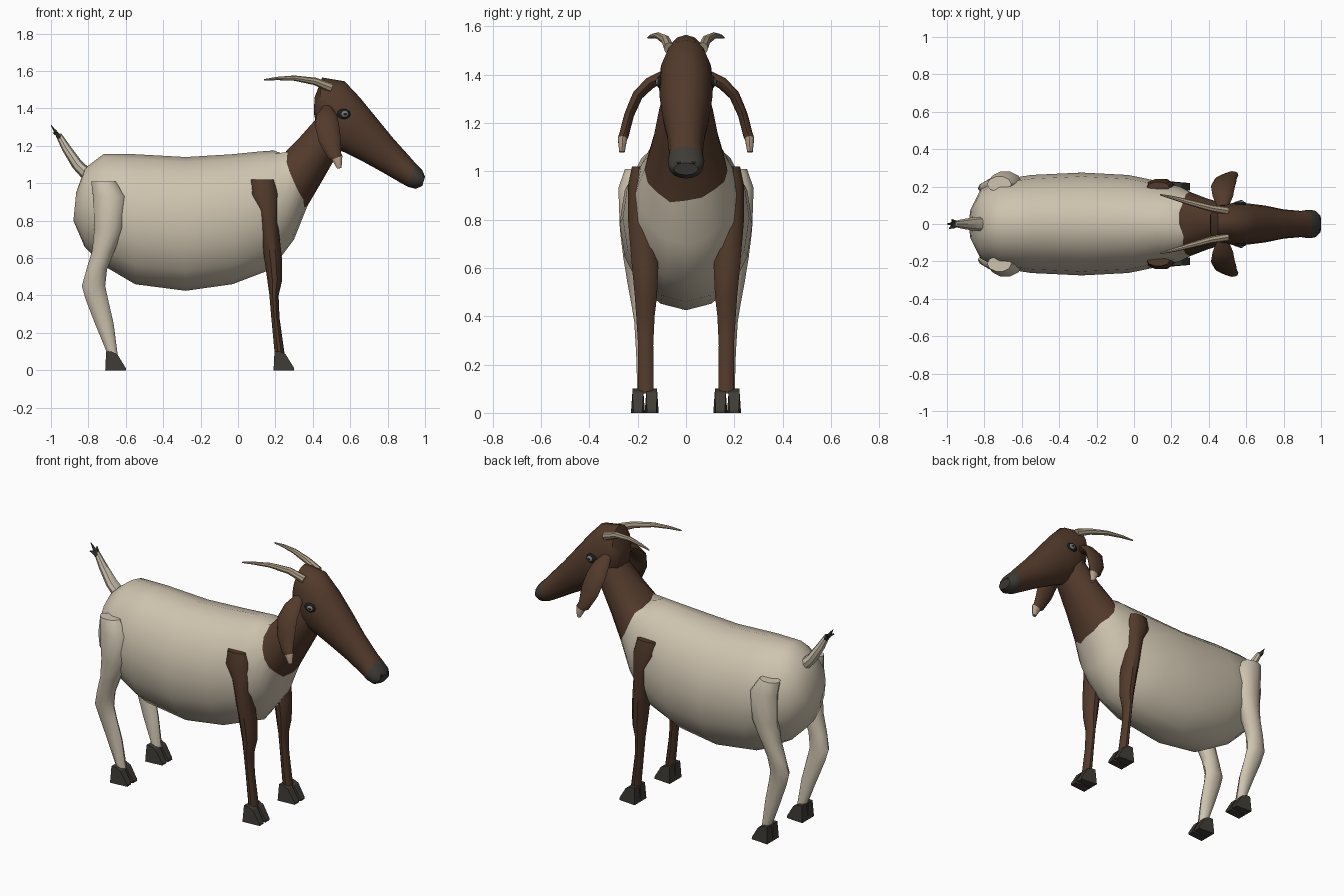
import bpy, bmesh, math, random
from mathutils import Vector

random.seed(4)
if "Cube" in bpy.data.objects:
    bpy.data.objects.remove(bpy.data.objects["Cube"], do_unlink=True)


def material(name, *rgb):
    mat = bpy.data.materials.new(name)
    mat.use_nodes = True
    mat.diffuse_color = (*rgb, 1)
    mat.node_tree.nodes["Principled BSDF"].inputs["Base Color"].default_value = (*rgb, 1)
    return mat


cream = material("cream_coat", .62, .55, .43)
brown = material("dark_brown_coat", .085, .042, .024)
hoof_grey = material("hoof_grey", .05, .045, .037)
horn_tan = material("horn_tan", .40, .32, .22)
ear_pink = material("pale_ear_tip", .45, .34, .25)
eye_black = material("eye_black", .012, .012, .012)
eye_grey = material("eye_grey", .17, .19, .20)


def finish(name, bm, mats, angle=40):
    """Turn a bmesh into a smooth shaded object with the given materials."""
    bmesh.ops.recalc_face_normals(bm, faces=bm.faces)
    mesh = bpy.data.meshes.new(name)
    bm.to_mesh(mesh)
    bm.free()
    for mat in mats:
        mesh.materials.append(mat)
    obj = bpy.data.objects.new(name, mesh)
    bpy.context.collection.objects.link(obj)
    bpy.ops.object.select_all(action='DESELECT')
    obj.select_set(True)
    bpy.context.view_layer.objects.active = obj
    bpy.ops.object.shade_smooth_by_angle(angle=math.radians(angle))
    return obj


def loft(name, rings, mats, sides=16, split=None, side=1, ragged=0):
    """Skin elliptical rings (centre, axis u, axis v); colour changes at ring 'split'."""
    bm = bmesh.new()
    loops = []
    for i, (c, u, v) in enumerate(rings):
        loop = []
        for k in range(sides):
            a = math.tau * k / sides
            p = c + u * math.cos(a) + v * math.sin(a)
            if ragged and i == split:
                p += (rings[i + 1][0] - c) * random.uniform(-ragged, ragged)
            loop.append(bm.verts.new((p.x, p.y * side, p.z)))
        loops.append(loop)
    for i in range(len(loops) - 1):
        for k in range(sides):
            n = (k + 1) % sides
            f = bm.faces.new((loops[i][k], loops[i][n], loops[i + 1][n], loops[i + 1][k]))
            f.material_index = int(split is not None and i >= split)
    bm.faces.new(loops[0])
    bm.faces.new(loops[-1]).material_index = int(split is not None)
    return finish(name, bm, mats)


def upright(rows):
    """Rings from (top x, top z, bottom x, bottom z, half width)."""
    return [(Vector(((a + c) / 2, 0, (b + d) / 2)),
             Vector(((a - c) / 2, 0, (b - d) / 2)), Vector((0, w, 0)))
            for a, b, c, d, w in rows]


def level(rows):
    """Rings from (height, back x, front x, inner y, outer y)."""
    return [(Vector(((a + b) / 2, (c + d) / 2, z)),
             Vector(((b - a) / 2, 0, 0)), Vector((0, (d - c) / 2, 0)))
            for z, a, b, c, d in rows]


def swept(rows, across):
    """Rings along a path from (x, y, z, half width, half thickness)."""
    pts = [Vector(r[:3]) for r in rows]
    rings = []
    for i, r in enumerate(rows):
        t = (pts[min(i + 1, len(pts) - 1)] - pts[max(i - 1, 0)]).normalized()
        u = (across - t * across.dot(t)).normalized()
        rings.append((pts[i], u * r[3], t.cross(u) * r[4]))
    return rings


def ellipsoid(name, centre, size, mat):
    bm = bmesh.new()
    bmesh.ops.create_uvsphere(bm, u_segments=16, v_segments=10, radius=1)
    for v in bm.verts:
        v.co = Vector(centre) + Vector(a * b for a, b in zip(v.co, size))
    return finish(name, bm, [mat], 60)


X, Y = Vector((1, 0, 0)), Vector((0, 1, 0))

# Barrel body running up into the neck, with a ragged coat edge
loft("body_and_neck", upright([
    (-.865, .95, -.88, .8, .08), (-.82, 1.08, -.82, .66, .185),
    (-.72, 1.155, -.72, .56, .235), (-.55, 1.155, -.55, .46, .262),
    (-.28, 1.14, -.28, .425, .275), (-.03, 1.155, -.03, .46, .262),
    (.12, 1.17, .18, .54, .225), (.19, 1.175, .3, .7, .2),
    (.25, 1.165, .365, .87, .172), (.33, 1.245, .46, 1.03, .135),
    (.41, 1.335, .54, 1.17, .112), (.46, 1.42, .58, 1.24, .09),
]), [cream, brown], split=8, ragged=.14)

# Long sloping head with a dark nose
loft("head", upright([
    (.41, 1.46, .405, 1.38, .05), (.45, 1.565, .42, 1.3, .09),
    (.57, 1.545, .48, 1.2, .112), (.65, 1.46, .57, 1.165, .11),
    (.74, 1.35, .67, 1.115, .098), (.83, 1.24, .77, 1.06, .078),
    (.92, 1.14, .865, 1.005, .07), (.95, 1.105, .91, .98, .076),
    (.985, 1.07, .95, .97, .072), (1, 1.035, .985, .985, .05),
]), [brown, hoof_grey], split=7)

# Short raised tail with a split dark tuft
loft("tail", swept([
    (-.79, 0, 1.03, .04, .035), (-.86, 0, 1.1, .036, .03),
    (-.92, 0, 1.19, .025, .024), (-.96, 0, 1.26, .016, .016)], Y), [cream], sides=8)
for i, (dx, y, z) in enumerate([(-1, 0, 1.31), (-.975, .025, 1.285), (-.99, -.025, 1.27)]):
    loft(f"tail_tuft_{i}", swept([
        (-.945, 0, 1.235, .017, .017), (-.967, y / 2, 1.262, .012, .012),
        (dx, y, z, .002, .002)], Y), [hoof_grey], sides=6)


def claw(name, x, y, side):
    """One toe of a cloven hoof: side profile extruded across and pinched at the top."""
    bm = bmesh.new()
    profile = [(-.005, 0), (.105, 0), (.105, .012), (.06, .085), (.03, .1), (0, .1)]
    walls = []
    for s in (-1, 1):
        walls.append([bm.verts.new((x + px, side * (y + s * (.029 - pz * .07 - max(0, px - .06) * .2)), pz))
                      for px, pz in profile])
    for k in range(len(profile)):
        n = (k + 1) % len(profile)
        bm.faces.new((walls[0][k], walls[0][n], walls[1][n], walls[1][k]))
    for wall in walls:
        bm.faces.new(wall)
    finish(name, bm, [hoof_grey], 30)


for label, side in (("left", 1), ("right", -1)):
    # Legs
    loft(f"{label}_front_leg", level([
        (1.02, .07, .19, .17, .225), (.94, .06, .215, .15, .243), (.8, .115, .212, .125, .243),
        (.6, .14, .235, .112, .226), (.48, .157, .236, .118, .214), (.4, .168, .217, .128, .208),
        (.28, .178, .222, .134, .2), (.08, .197, .25, .132, .2)]),
        [brown], sides=10, side=side)
    loft(f"{label}_hind_leg", level([
        (1.01, -.785, -.655, .17, .255), (.93, -.775, -.6, .16, .283), (.76, -.768, -.61, .15, .277),
        (.64, -.78, -.66, .15, .262), (.54, -.81, -.7, .155, .245), (.45, -.835, -.71, .155, .228),
        (.38, -.815, -.695, .155, .216), (.25, -.765, -.665, .145, .208), (.08, -.695, -.643, .14, .203)]),
        [cream], sides=10, side=side)

    # Cloven hooves
    for part, x in (("front", .195), ("hind", -.705)):
        for toe, y in (("inner", .142), ("outer", .199)):
            claw(f"{label}_{part}_{toe}_claw", x, y, side)

    # Drooping ears with pale tips
    loft(f"{label}_ear", swept([
        (.475, .09, 1.395, .03, .025), (.475, .15, 1.365, .055, .026), (.475, .2, 1.315, .064, .023),
        (.49, .235, 1.235, .06, .021), (.515, .257, 1.15, .038, .021),
        (.53, .263, 1.135, .03, .02), (.542, .265, 1.08, .012, .012)], X),
        [brown, ear_pink], sides=10, split=5, side=side)

    # Horns sweeping backwards
    loft(f"{label}_horn", swept([
        (.5, .07, 1.51, .022, .025), (.41, .085, 1.545, .019, .02), (.3, .115, 1.562, .015, .014),
        (.21, .14, 1.56, .01, .009), (.14, .157, 1.553, .004, .004)], Y),
        [horn_tan], sides=8, side=side)

    # Eyes
    ellipsoid(f"{label}_eye_rim", (.565, side * .108, 1.37), (.036, .014, .027), eye_black)
    ellipsoid(f"{label}_eye", (.57, side * .114, 1.37), (.021, .012, .018), eye_grey)
    ellipsoid(f"{label}_pupil", (.572, side * .121, 1.37), (.011, .007, .008), eye_black)
    # Nostrils
    ellipsoid(f"{label}_nostril", (.99, side * .027, 1.035), (.01, .013, .007), eye_black)
